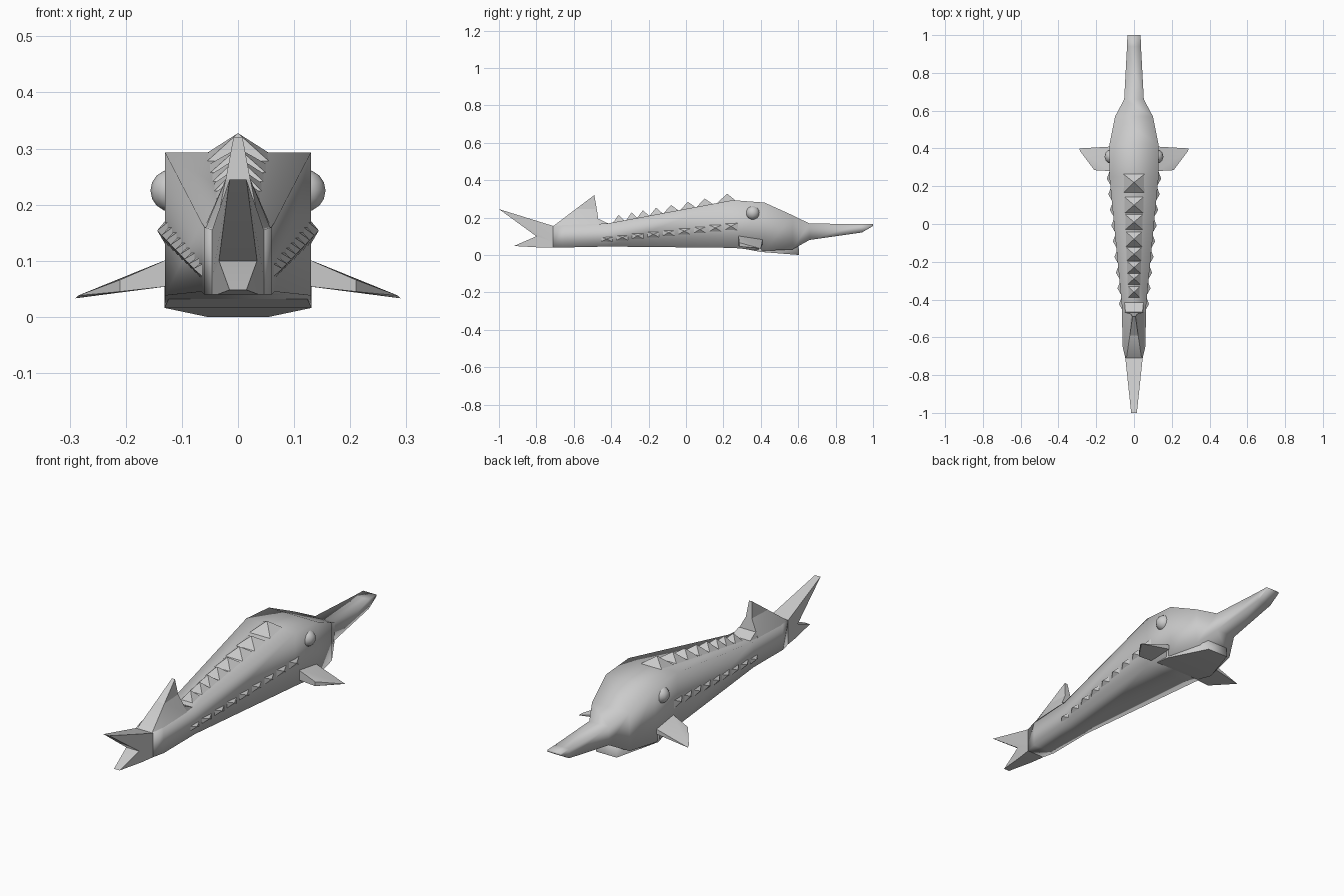
import bpy, bmesh, math
from mathutils import Vector

if "Cube" in bpy.data.objects:
    bpy.data.objects.remove(bpy.data.objects["Cube"])

grey = bpy.data.materials.new("plain grey")
grey.diffuse_color = (0.6, 0.6, 0.6, 1)
grey.use_nodes = True
grey.node_tree.nodes["Principled BSDF"].inputs["Base Color"].default_value = grey.diffuse_color


def finish(name, bm, smooth=50):
    bmesh.ops.recalc_face_normals(bm, faces=bm.faces[:])
    me = bpy.data.meshes.new(name)
    bm.to_mesh(me)
    bm.free()
    me.materials.append(grey)
    ob = bpy.data.objects.new(name, me)
    bpy.context.collection.objects.link(ob)
    if smooth:
        bpy.ops.object.select_all(action='DESELECT')
        ob.select_set(True)
        bpy.context.view_layer.objects.active = ob
        bpy.ops.object.shade_smooth_by_angle(angle=math.radians(smooth))
    return ob


def add_hull(bm, pts):
    vs = [bm.verts.new(p) for p in pts]
    r = bmesh.ops.convex_hull(bm, input=vs)
    junk = set(r['geom_interior'] + r['geom_unused'])
    bmesh.ops.delete(bm, geom=[v for v in junk if isinstance(v, bmesh.types.BMVert)],
                     context='VERTS')


def wedge(bm, prof):
    # symmetric hull from (half width, y, z)
    add_hull(bm, [(s * w, y, z) for w, y, z in prof for s in (-1, 1)])


# body: square sections (y, half width, bottom, top)
sections = [(-0.71, .046, .04, .155), (-0.65, .06, .04, .16), (-0.42, .065, .045, .168),
            (0.25, .13, .038, .293), (0.42, .13, .022, .28), (0.57, .10, .03, .212),
            (0.66, .052, .08, .168), (0.94, .037, .12, .165), (1.0, .035, .155, .165)]
bm = bmesh.new()
rings = []
for y, w, b, t in sections:
    rings.append([bm.verts.new(p) for p in
                  ((-w, y, b), (w, y, b), (w, y, t), (-w, y, t))])
for a, b in zip(rings, rings[1:]):
    for i in range(4):
        j = (i + 1) % 4
        bm.faces.new((a[i], a[j], b[j], b[i]))
bm.faces.new(rings[0])
bm.faces.new(rings[-1])
finish("body", bm, 95)

# lower jaw
bm = bmesh.new()
wedge(bm, [(.12, .27, .04), (.131, .40, .016), (.131, .40, .06), (.055, .605, 0),
           (.055, .60, .08), (.09, .56, .06)])
finish("lower_jaw", bm, 60)

# forked tail
bm = bmesh.new()
wedge(bm, [(.046, -.71, .155), (.046, -.71, .07), (.034, -.80, .10), (.015, -1, .245)])
finish("upper_tail_lobe", bm)
bm = bmesh.new()
wedge(bm, [(.046, -.71, .13), (.046, -.71, .04), (.034, -.80, .10), (.015, -.92, .048),
           (.036, -.78, .04)])
finish("lower_tail_lobe", bm)

# back fin: broad foot, narrow blade and small leading step
bm = bmesh.new()
wedge(bm, [(.04, -.71, .154), (.057, -.64, .16), (.057, -.465, .165),
           (.022, -.59, .245), (.016, -.477, .245)])
finish("back_fin_foot", bm)
bm = bmesh.new()
wedge(bm, [(.022, -.59, .245), (.016, -.477, .245), (.008, -.49, .32)])
finish("back_fin_blade", bm)
bm = bmesh.new()
wedge(bm, [(.055, -.48, .165), (.045, -.465, .192), (.05, -.415, .168)])
finish("back_fin_step", bm)


def body_at(y):
    t = (y + .42) / .67
    return .065 + .065 * t, .168 + .125 * t


# ridge plates along the back
bm = bmesh.new()
for y, half in ((.22, .062), (.10, .05), (.01, .046), (-.08, .045), (-.16, .04),
                (-.23, .037), (-.29, .034), (-.36, .034)):
    w, z = body_at(y)
    k = w * .5
    a, b = y - half, min(y + half, .27)
    za, zb = body_at(a)[1] - .006, min(body_at(b)[1], .293) - .006
    add_hull(bm, [(-k, a, za), (k, a, za), (-k, b, zb), (k, b, zb),
                  (0, y, z + .036 + .004 * (y > .2))])
finish("back_plates", bm, 20)

# small plates along both flanks
for side, label in ((-1, "left"), (1, "right")):
    bm = bmesh.new()
    for i in range(9):
        y = .24 - i * .083
        w, _ = body_at(y)
        z = .15 - i * .0085
        h = .022 - i * .0008

        def wall(yy):
            return body_at(yy)[0] - .004
        a, b = y - .04, y + .04
        add_hull(bm, [(side * wall(a), a, z - h), (side * wall(a), a, z + h),
                      (side * wall(b), b, z - h), (side * wall(b), b, z + h),
                      (side * (w + .015), y, z + .004)])
    finish(label + "_flank_plates", bm, 20)

    # front side fin
    bm = bmesh.new()
    add_hull(bm, [(side * x, y, z) for x, y, z in
                  ((.12, .28, .105), (.12, .28, .055), (.12, .41, .085), (.12, .41, .06),
                   (.21, .285, .045), (.21, .285, .066), (.29, .40, .033), (.285, .385, .038))])
    finish(label + "_side_fin", bm, 30)

    # eye
    bm = bmesh.new()
    bmesh.ops.create_uvsphere(bm, u_segments=12, v_segments=8, radius=.038)
    bmesh.ops.translate(bm, verts=bm.verts[:], vec=Vector((side * .118, .357, .225)))
    finish(label + "_eye", bm, 60)
